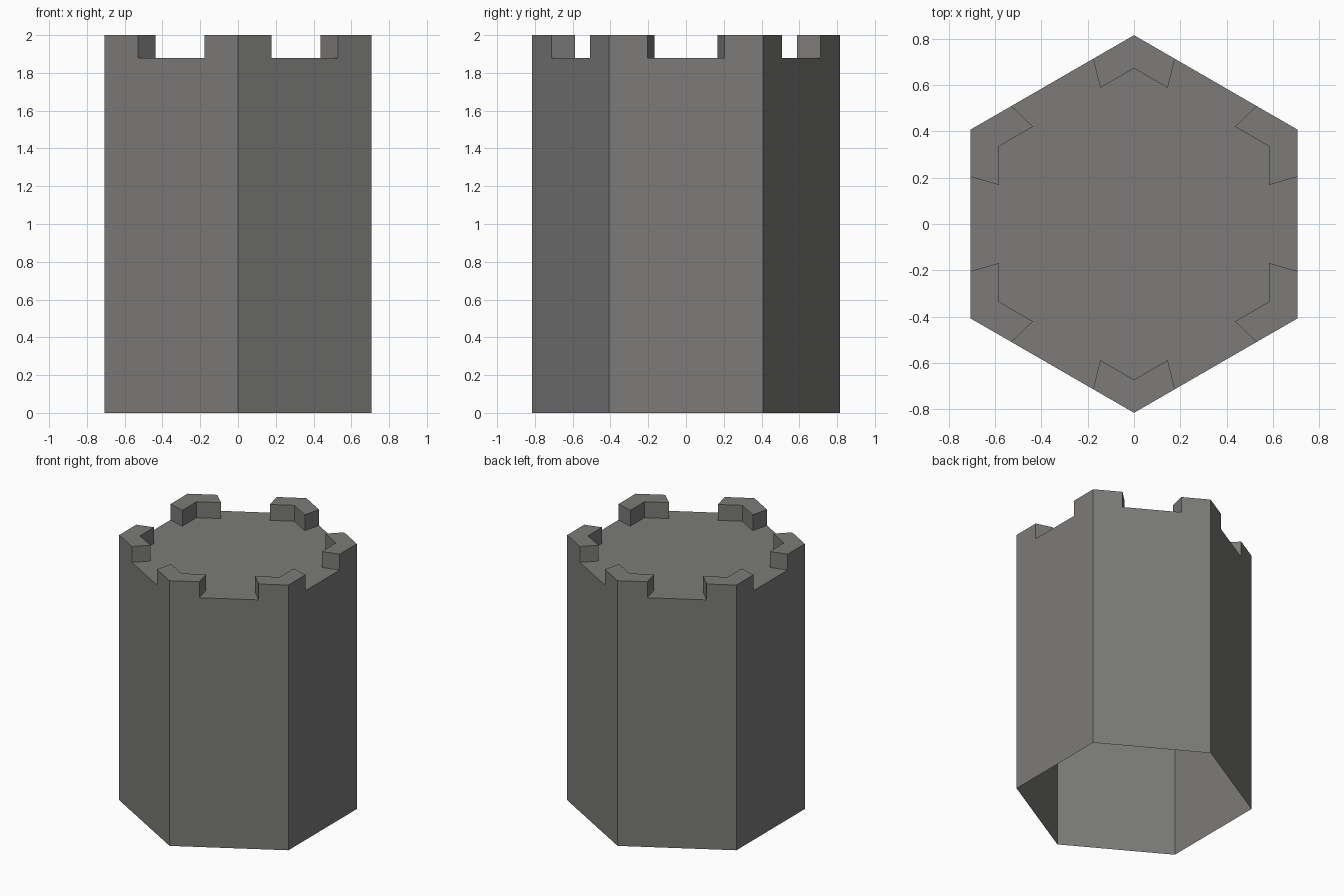
import bpy, bmesh
from math import sin, cos, radians
from mathutils import Vector

if "Cube" in bpy.data.objects:
    bpy.data.objects.remove(bpy.data.objects["Cube"])

R_OUT, R_IN = 0.815, 0.672     # corner radii: wall and inner side of battlements
Z_FLOOR, Z_TOP = 1.88, 2.0

stone = bpy.data.materials.new("grey stone")
stone.diffuse_color = (0.2, 0.198, 0.194, 1)
stone.use_nodes = True
stone.node_tree.nodes["Principled BSDF"].inputs["Base Color"].default_value = stone.diffuse_color

bm = bmesh.new()


def ring(radius, z):
    """Hexagon outline: each corner with the quarter points on both sides of it."""
    c = [Vector((radius * cos(radians(90 + 60 * i)), radius * sin(radians(90 + 60 * i)), z))
         for i in range(6)]
    pts = []
    for i in range(6):
        pts += [c[i].lerp(c[i - 1], 0.25), c[i], c[i].lerp(c[(i + 1) % 6], 0.25)]
    return [bm.verts.new(p) for p in pts]


base = [bm.verts.new((R_OUT * cos(radians(90 + 60 * i)), R_OUT * sin(radians(90 + 60 * i)), 0))
        for i in range(6)]
outer, inner = ring(R_OUT, Z_FLOOR), ring(R_IN, Z_FLOOR)
outer_top, inner_top = ring(R_OUT, Z_TOP), ring(R_IN, Z_TOP)

# Walls (open at the bottom) and roof floor
for i in range(6):
    k = 3 * i
    bm.faces.new([base[i], base[(i + 1) % 6]] +
                 [outer[j % 18] for j in (k + 4, k + 3, k + 2, k + 1)])
    gap = (k + 2, (k + 3) % 18)
    bm.faces.new([outer[gap[0]], outer[gap[1]], inner[gap[1]], inner[gap[0]]])
bm.faces.new(inner)

# Corner battlements
for i in range(6):
    a, b, c = 3 * i, 3 * i + 1, 3 * i + 2
    for p, q in ((a, b), (b, c)):
        bm.faces.new([outer[p], outer[q], outer_top[q], outer_top[p]])
        bm.faces.new([inner[q], inner[p], inner_top[p], inner_top[q]])
        bm.faces.new([outer_top[p], outer_top[q], inner_top[q], inner_top[p]])
    bm.faces.new([inner[a], outer[a], outer_top[a], inner_top[a]])
    bm.faces.new([outer[c], inner[c], inner_top[c], outer_top[c]])

bm.normal_update()
mesh = bpy.data.meshes.new("tower")
bm.to_mesh(mesh)
bm.free()
mesh.materials.append(stone)
tower = bpy.data.objects.new("tower", mesh)
bpy.context.collection.objects.link(tower)
